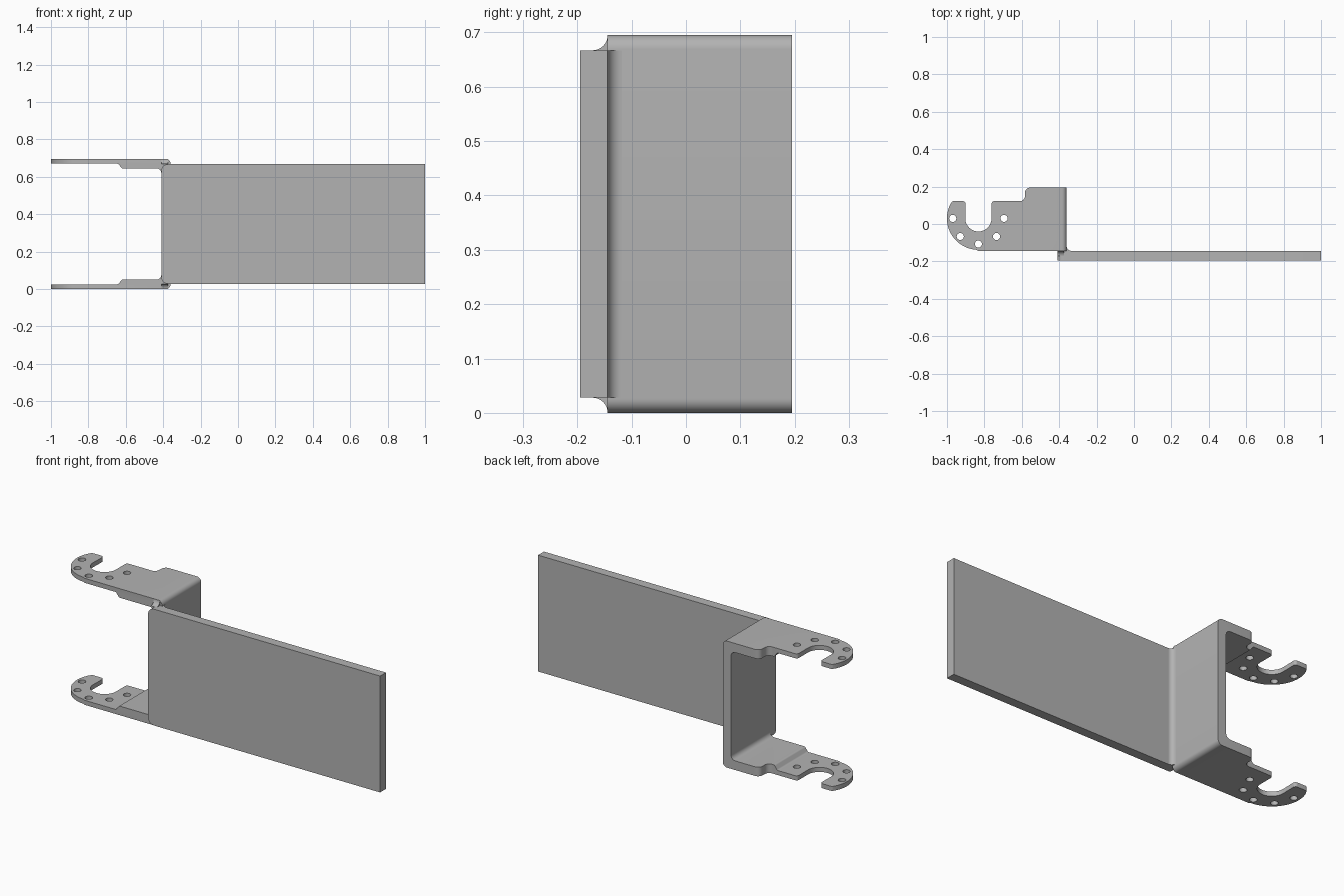
import bpy, bmesh
from math import cos, sin, pi, radians, tan
from mathutils import Vector

if "Cube" in bpy.data.objects:
    bpy.data.objects.remove(bpy.data.objects["Cube"])

H, T, R = 0.695, 0.05, 0.026        # overall height, sheet thickness, bend radius
WEB_IN, WEB_OUT = -0.41, -0.36      # x faces of the web
FRONT, JOIN, BACK = -0.195, -0.144, 0.195

steel = bpy.data.materials.new("grey steel")
steel.use_nodes = True
colour = (0.45, 0.45, 0.45, 1)
steel.diffuse_color = colour
steel.node_tree.nodes["Principled BSDF"].inputs["Base Color"].default_value = colour


def arc(cx, cy, r, a0, a1, n=24):
    angles = [radians(a0 + (a1 - a0) * i / n) for i in range(n + 1)]
    return [(cx + r * cos(a), cy + r * sin(a)) for a in angles]


def rounded(corners, n=8):
    """Replace each (x, y, radius) corner by a tangent arc."""
    out = []
    for i, c in enumerate(corners):
        p = Vector(c[:2])
        if len(c) < 3:
            out.append(tuple(p))
            continue
        u = (Vector(corners[i - 1][:2]) - p).normalized()
        v = (Vector(corners[(i + 1) % len(corners)][:2]) - p).normalized()
        half = u.angle(v) / 2
        centre = p + (u + v).normalized() * (c[2] / sin(half))
        start = p + u * (c[2] / tan(half)) - centre
        end = p + v * (c[2] / tan(half)) - centre
        turn = start.angle(end)
        for k in range(n + 1):
            t = k / n
            out.append(tuple(centre + (start * sin((1 - t) * turn)
                                       + end * sin(t * turn)) / sin(turn)))
    return out


def prism(name, points, axis, lo, hi):
    """Extrude a flat profile along one axis."""
    place = {"X": lambda a, b, t: (t, a, b),
             "Y": lambda a, b, t: (a, t, b),
             "Z": lambda a, b, t: (a, b, t)}[axis]
    bm = bmesh.new()
    face = bm.faces.new([bm.verts.new(place(a, b, lo)) for a, b in points])
    ext = bmesh.ops.extrude_face_region(bm, geom=[face], use_keep_orig=True)
    moved = [g for g in ext["geom"] if isinstance(g, bmesh.types.BMVert)]
    bmesh.ops.translate(bm, verts=moved, vec=place(0, 0, hi - lo))
    bmesh.ops.recalc_face_normals(bm, faces=bm.faces)
    mesh = bpy.data.meshes.new(name)
    bm.to_mesh(mesh)
    bm.free()
    mesh.materials.append(steel)
    obj = bpy.data.objects.new(name, mesh)
    bpy.context.collection.objects.link(obj)
    return obj


def activate(obj):
    bpy.ops.object.select_all(action="DESELECT")
    obj.select_set(True)
    bpy.context.view_layer.objects.active = obj


def cut(obj, cutter, operation):
    activate(obj)
    mod = obj.modifiers.new("cut", "BOOLEAN")
    mod.operation, mod.solver, mod.object = operation, "EXACT", cutter
    bpy.ops.object.modifier_apply(modifier=mod.name)
    bpy.data.objects.remove(cutter)


# U-shaped bracket section with thinned hook ends
lower = [(WEB_IN, T, R), (-0.622, T, 0.012), (-0.64, T / 2, 0.012),
         (-1.05, T / 2), (-1.05, 0), (WEB_OUT, 0, R)]
upper = [(c[0], H - c[1], *c[2:]) for c in reversed(lower)]
bracket = prism("hooked_bracket", rounded(lower + upper), "Y", -0.3, 0.3)

# Hook outline seen from above
CX, CY = -0.832, 0.03
TIP = 0.122
outline = [(-0.3, JOIN), (CX, JOIN)]
outline += arc(CX, CY, 0.168, 266, 155, 40)
outline += [(-0.972, TIP, 0.014), (CX - 0.068, TIP, 0.015)]
outline += arc(CX, CY, 0.07, 180, 360, 32)
outline += [(CX + 0.07, TIP, 0.015), (-0.583, TIP, 0.028),
            (-0.583, BACK, 0.028), (-0.3, BACK)]
cut(bracket, prism("outline_cutter", rounded(outline), "Z", -0.1, H + 0.1), "INTERSECT")

# Five small holes around each hook
for x, y in arc(CX, CY, 0.137, 180, 360, 4):
    cut(bracket, prism("hole_cutter", arc(x, y, 0.019, 0, 345, 23), "Z", -0.1, H + 0.1),
        "DIFFERENCE")

# Long flat plate with rounded inner corners
LOW, HIGH = 0.028, H - 0.028
plate = prism("long_plate", rounded([(WEB_IN, LOW, 0.035), (1, LOW), (1, HIGH),
                                     (WEB_IN, HIGH, 0.035)]), "Y", FRONT, JOIN)

# Concave fillet along the bend between plate and web
bend = prism("bend_fillet", [(WEB_OUT, JOIN)]
             + arc(WEB_OUT + R, JOIN + R, R, 180, 270, 10), "Z", LOW, HIGH)
parts = [bracket, plate, bend]

# Small concave reliefs joining flange ends to the plate edges
for name, edge, outer, a0 in (("lower_relief", LOW, 0, 90), ("upper_relief", HIGH, H, 270)):
    curve = arc(JOIN - 0.028, outer, 0.028, a0, 0 if a0 == 90 else 360, 10)
    parts.append(prism(name, [(JOIN, edge)] + curve, "X", WEB_IN, WEB_OUT - 0.014))

for part in parts:
    activate(part)
    bpy.ops.object.shade_smooth_by_angle(angle=radians(30))
